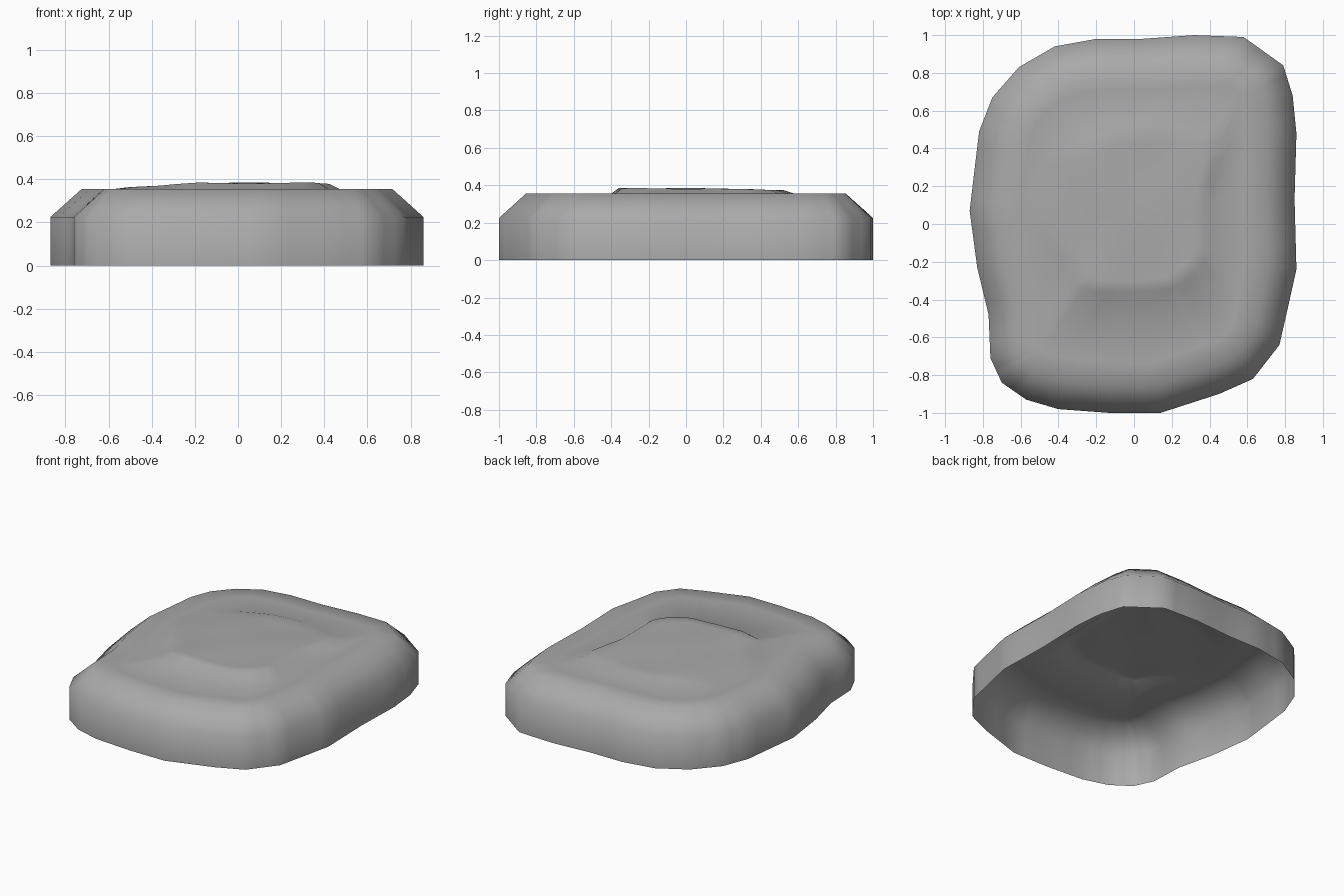
import bpy, bmesh, math
from mathutils import Vector
from mathutils.geometry import intersect_line_line_2d

cube = bpy.data.objects.get("Cube")
if cube:
    bpy.data.objects.remove(cube, do_unlink=True)

# Footprint of the stone, counter-clockwise
OUTLINE = [(.14, -1), (.45, -.9), (.63, -.82), (.77, -.64), (.82, -.42), (.86, -.24),
           (.85, .13), (.86, .48), (.84, .68), (.79, .84), (.58, .99), (.32, 1),
           (.04, .98), (-.2, .98), (-.42, .94), (-.61, .83), (-.75, .67), (-.82, .49),
           (-.85, .24), (-.87, .07), (-.83, -.23), (-.77, -.48), (-.76, -.71),
           (-.7, -.84), (-.57, -.93), (-.4, -.98), (-.13, -1)]
# Foot of the low raised patch on top
PATCH = [(0, -.4), (.22, -.38), (.35, -.3), (.42, -.2), (.42, .18), (.47, .38), (.47, .5),
         (.35, .55), (.15, .58), (-.1, .56), (-.3, .48), (-.5, .4), (-.56, .25),
         (-.58, .1), (-.53, -.05), (-.37, -.24), (-.32, -.37), (-.2, -.4)]
WALL_TOP, TOP = .225, .355
SPLITS = 3


def edges(points):
    pts = [Vector(p) for p in points]
    return list(zip(pts, pts[1:] + pts[:1]))


def subdivide(points):
    return [a.lerp(b, i / SPLITS) for a, b in edges(points) for i in range(SPLITS)]


def inset(points, distance):
    """Move every corner inward along its averaged normal."""
    pts = [Vector(p) for p in points]
    result = []
    for i, p in enumerate(pts):
        before = (p - pts[i - 1]).normalized()
        after = (pts[(i + 1) % len(pts)] - p).normalized()
        tangent = (before + after).normalized()
        result.append(p + Vector((-tangent.y, tangent.x)) * distance)
    return result


def cast(direction, points):
    """Point where a ray from the centre leaves a closed outline."""
    far = direction.normalized() * 3
    for a, b in edges(points):
        hit = intersect_line_line_2d(Vector((0, 0)), far, a, b)
        if hit:
            return hit
    return direction * .5


def patch_height(p):
    rise = .028 * max(0, min(1, (p.x + .6) / .42))
    rise *= 1 - .35 * max(0, min(1, (p.y - .1) / .4))
    wave = .0025 * math.sin(11 * p.x + 1) * math.cos(10 * p.y)
    return TOP + max(.004, rise + wave)


# Rings from the open bottom to the middle of the top
footprint = subdivide(OUTLINE)
rim = subdivide(inset(OUTLINE, .145))
shelf = subdivide(inset(OUTLINE, .27))
foot = [cast(p, PATCH) for p in footprint]
rings = [[(p.x, p.y, 0) for p in footprint],
         [(p.x, p.y, WALL_TOP) for p in footprint],
         [(p.x, p.y, TOP) for p in rim],
         [(p.x, p.y, TOP) for p in shelf],
         [(p.x, p.y, TOP) for p in foot]]
for scale in (.9, .75, .58, .4, .2):
    rings.append([(p.x * scale, p.y * scale, patch_height(p * scale)) for p in foot])

bm = bmesh.new()
loops = [[bm.verts.new(co) for co in ring] for ring in rings]
count = len(footprint)
for low, high in zip(loops, loops[1:]):
    for i in range(count):
        j = (i + 1) % count
        bm.faces.new((low[i], low[j], high[j], high[i]))
middle = bm.verts.new((0, 0, patch_height(Vector((0, 0)))))
for i in range(count):
    bm.faces.new((loops[-1][i], loops[-1][(i + 1) % count], middle))
for face in bm.faces:
    face.smooth = True

mesh = bpy.data.meshes.new("stone_shell")
bm.to_mesh(mesh)
bm.free()
stone = bpy.data.objects.new("stone_shell", mesh)
bpy.context.collection.objects.link(stone)

# Plain stone grey
grey = bpy.data.materials.new("stone_grey")
grey.use_nodes = True
color = (.4, .4, .4, 1)
grey.diffuse_color = color
grey.node_tree.nodes["Principled BSDF"].inputs["Base Color"].default_value = color
mesh.materials.append(grey)
